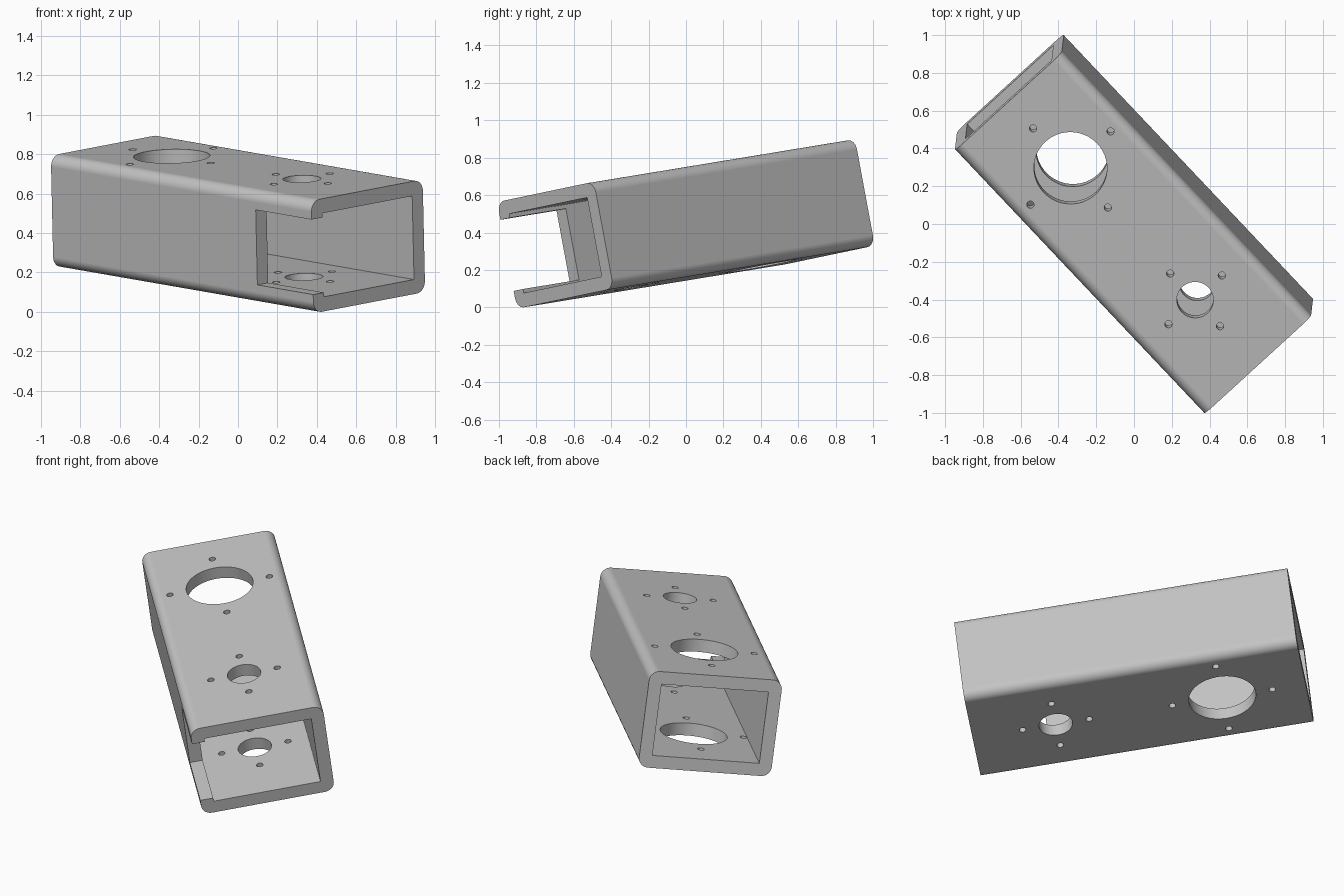
import bpy
import bmesh
import math
from mathutils import Matrix, Vector

cube = bpy.data.objects.get("Cube")
if cube:
    bpy.data.objects.remove(cube, do_unlink=True)

U = 0.1935                      # design unit
WIDTH, LENGTH, HEIGHT = 4 * U, 10 * U, 3 * U
WALL, CORNER = 0.075, 0.3 * U

grey = bpy.data.materials.new("plain grey metal")
grey.use_nodes = True
grey.diffuse_color = (0.55, 0.55, 0.55, 1)
grey.node_tree.nodes["Principled BSDF"].inputs["Base Color"].default_value = grey.diffuse_color


def to_object(bm, name):
    mesh = bpy.data.meshes.new(name)
    bm.to_mesh(mesh)
    bm.free()
    mesh.materials.append(grey)
    obj = bpy.data.objects.new(name, mesh)
    bpy.context.collection.objects.link(obj)
    return obj


def box(name, size, centre=(0, 0, 0), corner=0):
    bm = bmesh.new()
    bmesh.ops.create_cube(bm, size=1, matrix=Matrix.Translation(centre) @ Matrix.Diagonal((*size, 1)))
    if corner:
        # round only the edges running along the length
        edges = [e for e in bm.edges if abs((e.verts[0].co - e.verts[1].co).y) > 0.1]
        bmesh.ops.bevel(bm, geom=edges, offset=corner, segments=10, profile=0.5, affect='EDGES')
    return to_object(bm, name)


def drill(name, x, y, radius, sides):
    bm = bmesh.new()
    bmesh.ops.create_cone(bm, cap_ends=True, segments=sides, radius1=radius, radius2=radius,
                          depth=HEIGHT * 2, matrix=Matrix.Translation((x, y, 0)))
    return to_object(bm, name)


# Tube with rounded long edges
tube = box("mounting_tube", (WIDTH, LENGTH, HEIGHT), corner=CORNER)

# Square cavity and the notch in the left wall at the front end
cutters = [box("cavity_cutter", (WIDTH - 2 * WALL, LENGTH * 2, HEIGHT - 2 * WALL))]
notch = 0.415
cutters.append(box("notch_cutter", (WALL * 4, notch * 2, 2 * U), (-WIDTH / 2, -LENGTH / 2, 0)))

# Large and small bores, each with four bolt holes around it
for label, y, radius, bolt_circle in (("large", 2.5 * U, U, 1.5 * U), ("small", -2.5 * U, U / 2, U)):
    cutters.append(drill(label + "_bore_cutter", 0, y, radius, 64))
    for i in range(4):
        a = i * math.pi / 2
        cutters.append(drill(label + "_bolt_cutter", bolt_circle * math.cos(a),
                             y + bolt_circle * math.sin(a), 0.1 * U, 24))

bpy.ops.object.select_all(action='DESELECT')
bpy.context.view_layer.objects.active = tube
tube.select_set(True)
for cutter in cutters:
    mod = tube.modifiers.new("cut", 'BOOLEAN')
    mod.operation = 'DIFFERENCE'
    mod.solver = 'EXACT'
    mod.object = cutter
    bpy.ops.object.modifier_apply(modifier=mod.name)
    bpy.data.objects.remove(cutter, do_unlink=True)

# Tilt the tube, then rest it on the ground and centre it
along = Vector((-0.682, 0.7215, 0.1185)).normalized()
across = Vector((0.731, 0.668, 0.14))
across = (across - along * across.dot(along)).normalized()
up = across.cross(along)
tube.data.transform(Matrix((across, along, up)).transposed().to_4x4())
points = [v.co for v in tube.data.vertices]
low = [min(p[i] for p in points) for i in range(3)]
high = [max(p[i] for p in points) for i in range(3)]
tube.data.transform(Matrix.Translation((-(low[0] + high[0]) / 2, -(low[1] + high[1]) / 2, -low[2])))

# Smooth bores and corners, crisp flat faces
bpy.ops.object.shade_smooth_by_angle(angle=math.radians(30))
weighted = tube.modifiers.new("flat_face_normals", 'WEIGHTED_NORMAL')
weighted.keep_sharp = True
